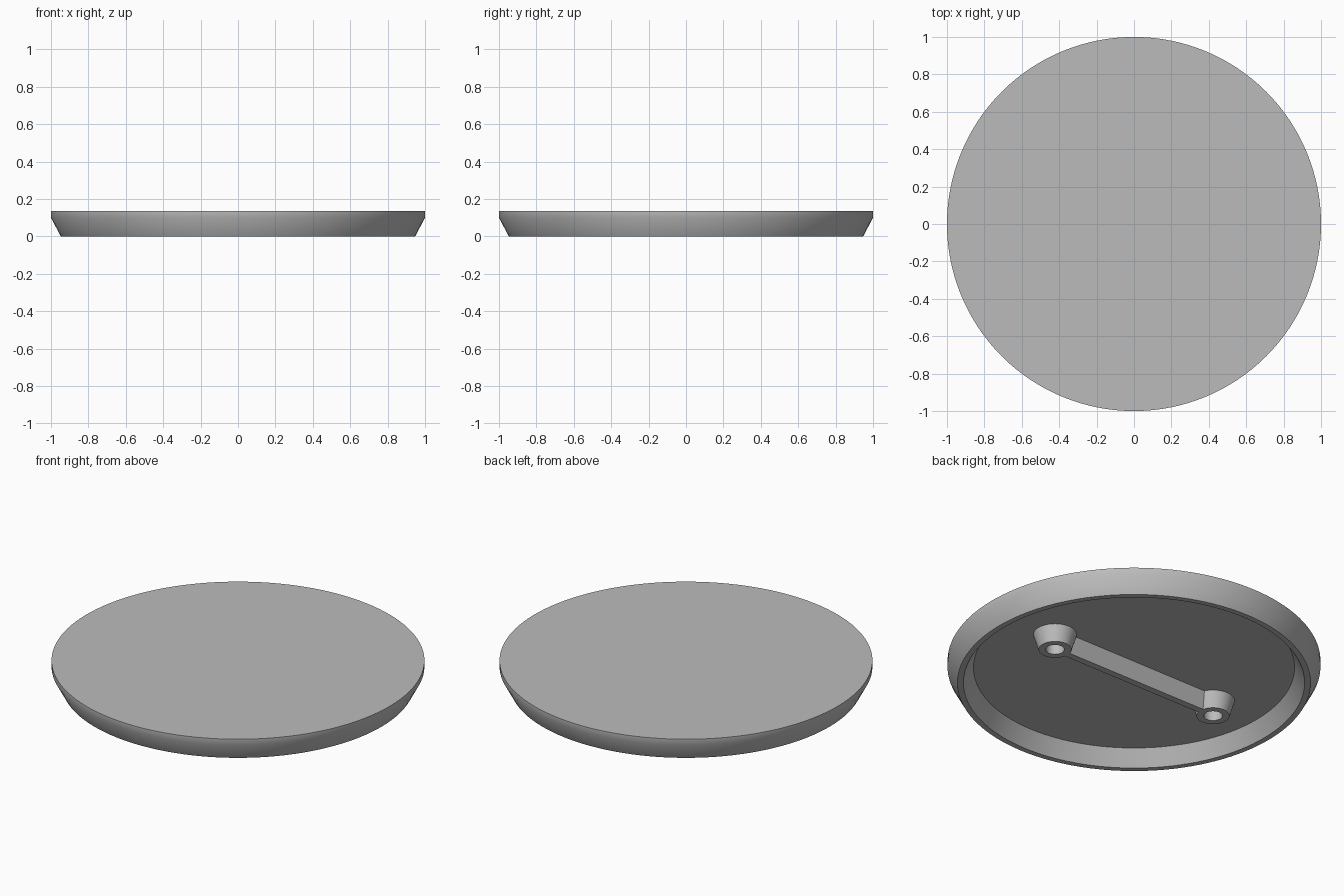
import bpy, bmesh, math

if "Cube" in bpy.data.objects:
    bpy.data.objects.remove(bpy.data.objects["Cube"])

grey = bpy.data.materials.new("mid_grey")
grey.use_nodes = True
COLOUR = (0.5, 0.5, 0.5, 1)
grey.diffuse_color = COLOUR
grey.node_tree.nodes["Principled BSDF"].inputs["Base Color"].default_value = COLOUR

FLOOR = 0.093    # height of the recessed underside
BOSS_X = 0.553   # distance of each boss from the centre


def finish(name, bm, location=(0, 0, 0)):
    bmesh.ops.remove_doubles(bm, verts=bm.verts, dist=1e-5)
    bmesh.ops.recalc_face_normals(bm, faces=bm.faces)
    mesh = bpy.data.meshes.new(name)
    bm.to_mesh(mesh)
    bm.free()
    mesh.materials.append(grey)
    obj = bpy.data.objects.new(name, mesh)
    obj.location = location
    bpy.context.collection.objects.link(obj)
    bpy.ops.object.select_all(action="DESELECT")
    obj.select_set(True)
    bpy.context.view_layer.objects.active = obj
    bpy.ops.object.shade_smooth_by_angle(angle=math.radians(32))
    return obj


def revolve(name, profile, steps, location=(0, 0, 0), closed=False):
    bm = bmesh.new()
    verts = [bm.verts.new((r, 0, z)) for r, z in profile]
    edges = [bm.edges.new(pair) for pair in zip(verts, verts[1:])]
    if closed:
        edges.append(bm.edges.new((verts[-1], verts[0])))
    bmesh.ops.spin(bm, geom=verts + edges, cent=(0, 0, 0), axis=(0, 0, 1),
                   angle=math.tau, steps=steps)
    return finish(name, bm, location)


# Lid: flat top, short straight rim, tapered side, hollow underside
revolve("lid", [(0, 0.135), (1, 0.135), (1, 0.1), (0.947, 0),
                (0.915, 0), (0.861, FLOOR), (0, FLOOR)], 128)

# Two tapered bosses with screw holes
for side, x in (("left", BOSS_X), ("right", -BOSS_X)):
    revolve(side + "_boss", [(0.05, FLOOR + 0.002), (0.05, 0), (0.088, 0),
                             (0.117, FLOOR + 0.002)], 48, (x, 0, 0), True)

# Tapered rib joining the bosses
bm = bmesh.new()
bmesh.ops.create_cube(bm, size=2)
for v in bm.verts:
    top = v.co.z > 0
    v.co = (v.co.x * (BOSS_X - 0.083), v.co.y * (0.053 if top else 0.02),
            FLOOR + 0.002 if top else 0)
finish("rib", bm)
